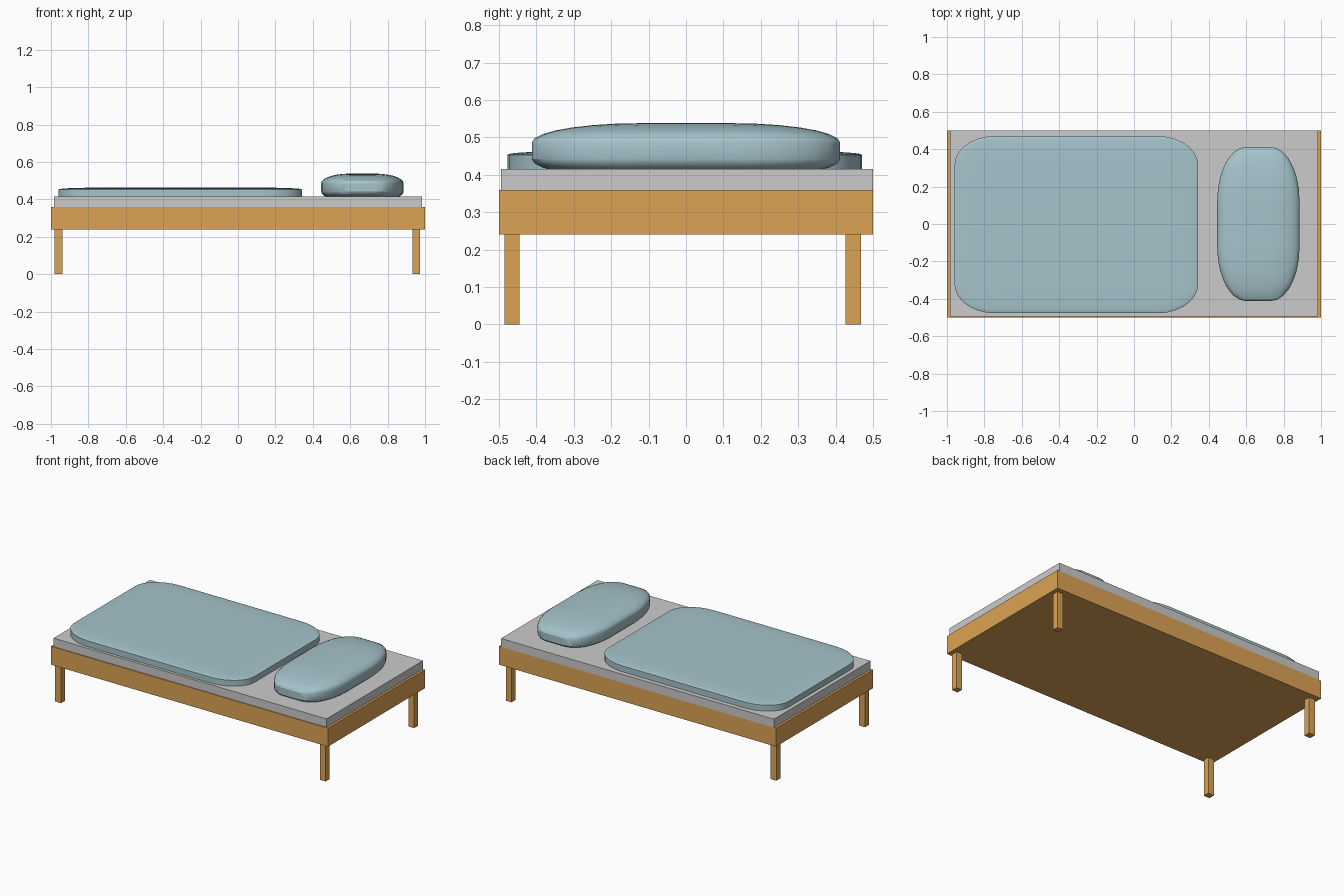
import bpy, bmesh
from mathutils import Vector

if "Cube" in bpy.data.objects:
    bpy.data.objects.remove(bpy.data.objects["Cube"])


def material(name, color):
    m = bpy.data.materials.new(name)
    m.diffuse_color = (*color, 1)
    m.use_nodes = True
    m.node_tree.nodes["Principled BSDF"].inputs["Base Color"].default_value = m.diffuse_color
    return m


WOOD = material("wood", (0.72, 0.37, 0.09))
CLOTH = material("cloth", (0.38, 0.55, 0.60))


def box(name, lo, hi, mat=None, rounding=0):
    """Box between two corners; rounding is a fraction of each half size."""
    lo, hi = Vector(lo), Vector(hi)
    bm = bmesh.new()
    bmesh.ops.create_cube(bm, size=2)
    if rounding:
        bmesh.ops.bevel(bm, geom=bm.edges[:], offset=rounding, segments=7,
                        profile=0.5, affect='EDGES', clamp_overlap=True)
    bmesh.ops.scale(bm, vec=(hi - lo) / 2, verts=bm.verts)
    me = bpy.data.meshes.new(name)
    bm.to_mesh(me)
    bm.free()
    ob = bpy.data.objects.new(name, me)
    ob.location = (lo + hi) / 2
    bpy.context.collection.objects.link(ob)
    if mat:
        me.materials.append(mat)
    if rounding:
        bpy.context.view_layer.objects.active = ob
        ob.select_set(True)
        bpy.ops.object.shade_smooth_by_angle()
        ob.select_set(False)
    return ob


# Bed base and mattress
box("bed_frame", (-1, -0.5, 0.24), (1, 0.5, 0.36), WOOD)
box("mattress", (-0.985, -0.495, 0.36), (0.985, 0.5, 0.415))

# Legs
for side, x0, x1 in (("foot", -0.98, -0.937), ("head", 0.932, 0.973)):
    for end, y0, y1 in (("front", -0.485, -0.445), ("back", 0.426, 0.468)):
        box(f"{end}_{side}_leg", (x0, y0, 0), (x1, y1, 0.24), WOOD)

# Soft bedding, sunk slightly into the mattress
box("blanket", (-0.96, -0.477, 0.405), (0.343, 0.47, 0.463), CLOTH, 0.33)
box("pillow", (0.445, -0.412, 0.39), (0.885, 0.412, 0.538), CLOTH, 0.7)
